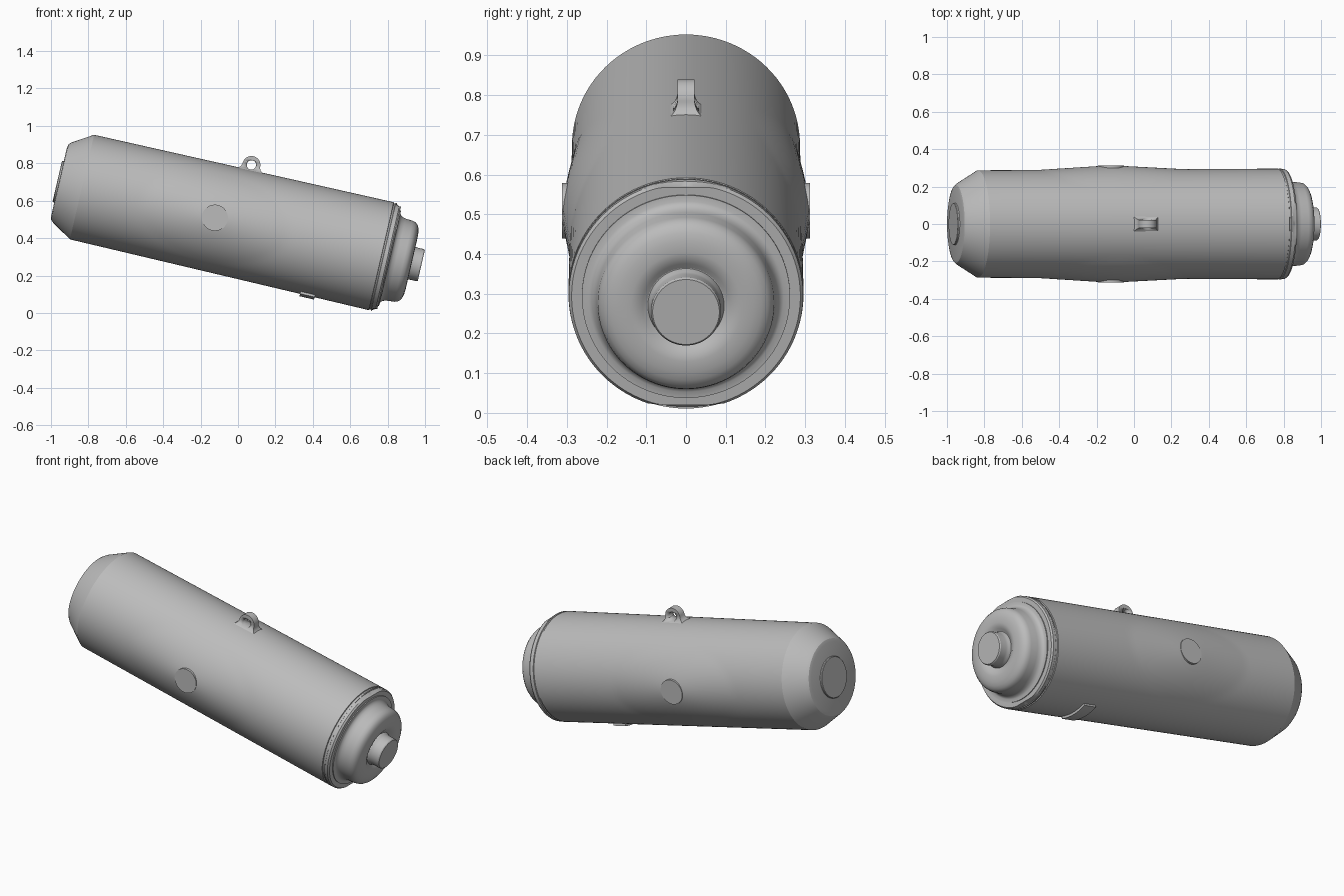
import bpy, bmesh, math
from mathutils import Matrix

if "Cube" in bpy.data.objects:
    bpy.data.objects.remove(bpy.data.objects["Cube"])

# Parts are built along local x, then tilted nose-down together
TILT = math.radians(13)
PLACE = Matrix.Rotation(TILT, 4, 'Y') @ Matrix.Translation((0, 0, 0.468))

grey = bpy.data.materials.new("plain grey")
grey.use_nodes = True
grey.diffuse_color = (0.5, 0.5, 0.5, 1)
grey.node_tree.nodes["Principled BSDF"].inputs["Base Color"].default_value = (0.5, 0.5, 0.5, 1)


def finish(name, bm, angle=30):
    bmesh.ops.recalc_face_normals(bm, faces=bm.faces)
    mesh = bpy.data.meshes.new(name)
    bm.to_mesh(mesh)
    bm.free()
    mesh.materials.append(grey)
    ob = bpy.data.objects.new(name, mesh)
    bpy.context.collection.objects.link(ob)
    ob.matrix_world = PLACE
    bpy.ops.object.select_all(action='DESELECT')
    ob.select_set(True)
    bpy.context.view_layer.objects.active = ob
    bpy.ops.object.shade_smooth_by_angle(angle=math.radians(angle))
    return ob


def loft(rings):
    """Closed solid through rings of equal point count."""
    bm = bmesh.new()
    rows = [[bm.verts.new(p) for p in ring] for ring in rings]
    n = len(rows[0])
    for a, b in zip(rows, rows[1:]):
        for i in range(n):
            bm.faces.new((a[i], a[(i + 1) % n], b[(i + 1) % n], b[i]))
    bm.faces.new(rows[0])
    bm.faces.new(rows[-1])
    return bm


def lathe(profile, sides=96):
    turn = [2 * math.pi * i / sides for i in range(sides)]
    return loft([[(s, r * math.cos(a), r * math.sin(a)) for a in turn] for s, r in profile])


def disc(name, radius, y0, y1, s, z):
    """Short cylinder lying along y."""
    turn = [2 * math.pi * i / 48 for i in range(48)]
    return finish(name, loft([[(s + radius * math.cos(a), y, z + radius * math.sin(a))
                               for a in turn] for y in (y0, y1)]))


# Main shell: bevelled rear, slightly widening barrel, groove before the rim
BOSS_S = -0.235
barrel = [(-0.964 + 1.642 * i / 60, 0.287 + 0.009 * i / 60) for i in range(61)]
body = lathe([(-1.09, 0.19), (-1.085, 0.208), (-1.072, 0.22)] + barrel
             + [(0.68, 0.291), (0.688, 0.291), (0.69, 0.296), (0.696, 0.296)])
for v in body.verts:
    # Shallow swelling around each side boss
    q = math.hypot((v.co.x - BOSS_S) / 0.4, v.co.z / 0.23)
    if q < 1:
        v.co.y += math.copysign(0.019 * min(1, 1.2 * (1 - q)), v.co.y)
finish("body_shell", body)

# Front rim with flats at top and bottom
rim = lathe([(0.69, 0.295), (0.712, 0.295), (0.721, 0.288), (0.721, 0.2)])
for v in rim.verts:
    if v.co.x > 0.7:
        v.co.z = max(-0.281, min(0.281, v.co.z))
finish("front_rim", rim)

# Raised ring on the rim, stepped dome and central stub
finish("front_dome", lathe([
    (0.70, 0.262), (0.726, 0.262), (0.727, 0.246), (0.731, 0.238), (0.742, 0.23), (0.76, 0.225),
    (0.8, 0.222), (0.817, 0.217), (0.83, 0.206), (0.838, 0.19), (0.843, 0.17),
    (0.845, 0.14), (0.842, 0.122), (0.835, 0.11), (0.828, 0.098), (0.828, 0.05)]))
finish("front_stub", lathe([(0.8, 0.098), (0.829, 0.096), (0.84, 0.09), (0.855, 0.088),
                            (0.892, 0.088), (0.898, 0.084)], 64))

# Rear cap plate
finish("rear_plate", lathe([(-1.06, 0.113), (-1.097, 0.113), (-1.1, 0.11)], 64))

# Side bosses
for side, name in ((1, "left_boss"), (-1, "right_boss")):
    disc(name, 0.07, side * 0.25, side * 0.312, BOSS_S, 0)

# Lifting lug with a flared foot and a round eye
LUG_S, EYE_Z = -0.108, 0.319
levels = [(0.26, 0.08, 0.046), (0.284, 0.075, 0.046), (0.291, 0.064, 0.036),
          (0.3, 0.055, 0.028), (0.31, 0.05, 0.024)]
for i in range(13):
    a = math.pi / 2 * i / 12.5
    levels.append((EYE_Z + 0.048 * math.sin(a), 0.048 * math.cos(a), 0.022))
lug = finish("lifting_lug", loft([[(LUG_S + i * hs, j * hy, z) for i, j in
                                   ((1, 1), (-1, 1), (-1, -1), (1, -1))]
                                  for z, hs, hy in levels]), 40)
cutter = disc("lug_eye_cutter", 0.025, -0.1, 0.1, LUG_S, EYE_Z)
cutter.hide_render = True
cutter.hide_viewport = True
cut = lug.modifiers.new("eye", 'BOOLEAN')
cut.operation = 'DIFFERENCE'
cut.solver = 'EXACT'
cut.object = cutter

# Curved pad under the barrel
pad = []
for i in range(17):
    a = -math.pi / 2 + 0.3 * (i / 8 - 1)
    pad.append([(s, r * math.cos(a), r * math.sin(a)) for s, r in
                ((0.3, 0.28), (0.38, 0.28), (0.38, 0.307), (0.3, 0.307))])
finish("belly_pad", loft(pad))
